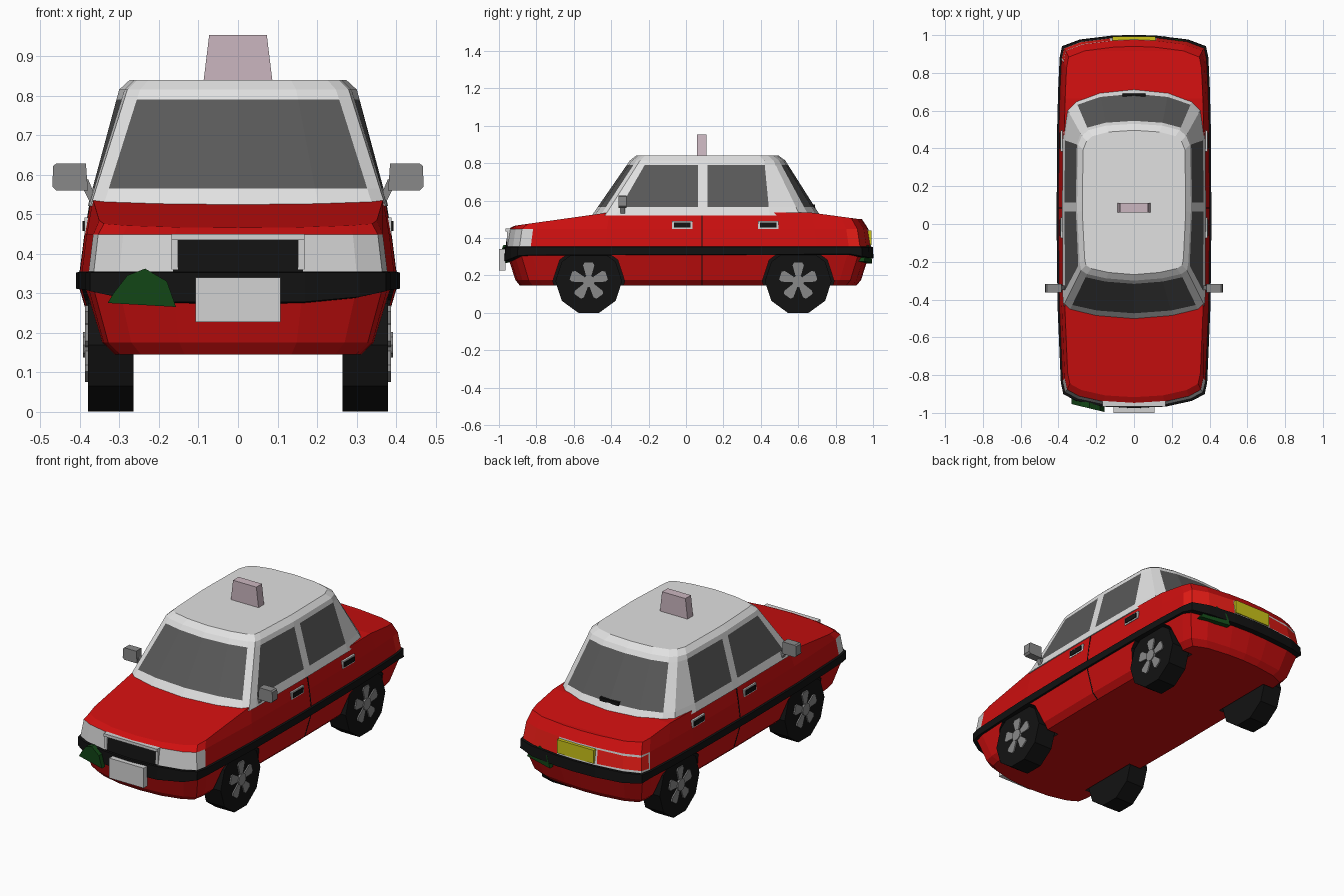
import bpy, bmesh, math
from mathutils import Vector

if "Cube" in bpy.data.objects:
    bpy.data.objects.remove(bpy.data.objects["Cube"])

COLOURS = {
    "red_paint": (0.62, 0.005, 0.005), "white_paint": (0.75, 0.75, 0.75),
    "dark_glass": (0.1, 0.1, 0.1), "black_trim": (0.006, 0.006, 0.006),
    "light_silver": (0.65, 0.65, 0.65), "mid_grey": (0.25, 0.25, 0.25),
    "sign_pink": (0.6, 0.47, 0.53), "green_badge": (0.006, 0.06, 0.008),
    "yellow_plate": (0.6, 0.55, 0.01), "lamp_red": (0.8, 0.012, 0.008)}
NAMES = list(COLOURS)
MATS = []
for name, c in COLOURS.items():
    m = bpy.data.materials.new(name)
    m.diffuse_color = (*c, 1)
    m.use_nodes = True
    m.node_tree.nodes["Principled BSDF"].inputs["Base Color"].default_value = m.diffuse_color
    MATS.append(m)
RED, WHITE, GLASS, BLACK, SILVER, GREY, PINK, GREEN, YELLOW, LAMP = range(10)


def finish(name, bm, mat=None):
    """Turn a bmesh into an object; a single colour or per-face indices."""
    bmesh.ops.recalc_face_normals(bm, faces=bm.faces[:])
    me = bpy.data.meshes.new(name)
    bm.to_mesh(me)
    bm.free()
    for m in (MATS if mat is None else [MATS[mat]]):
        me.materials.append(m)
    ob = bpy.data.objects.new(name, me)
    bpy.context.collection.objects.link(ob)
    return ob


def interp(table, v):
    if v <= table[0][0]:
        return table[0][1]
    for (a, p), (b, q) in zip(table, table[1:]):
        if v <= b:
            return p + (q - p) * (v - a) / (b - a)
    return table[-1][1]


def loft(rings, rule):
    """Stack mirrored half outlines into a closed shell; rule(level, cell) gives the colour."""
    bm = bmesh.new()
    n = len(rings[0])
    m = 2 * n - 2
    vs = []
    for r in rings:
        full = list(r) + [(-x, y, z) for x, y, z in r[-2:0:-1]]
        vs.append([bm.verts.new(p) for p in full])
    cells = {}
    for l in range(len(vs) - 1):
        for k in range(m):
            f = bm.faces.new((vs[l][k], vs[l][(k + 1) % m], vs[l + 1][(k + 1) % m], vs[l + 1][k]))
            c = k if k < n - 1 else m - 1 - k
            f.material_index = rule(l, c)
            cells[(l, c, k < n - 1)] = f
    for level, ring in ((-1, vs[0]), (len(vs), vs[-1])):
        for k in range(n - 1):
            ids = dict.fromkeys((k, k + 1, (m - k - 1) % m, (m - k) % m))
            bm.faces.new([ring[i] for i in ids]).material_index = rule(level, k)
    return bm, cells


def prisms(name, mat, parts):
    """One object from several (polygon, extrusion) pairs."""
    bm = bmesh.new()
    for pts, off in parts:
        a = [bm.verts.new(p) for p in pts]
        b = [bm.verts.new(Vector(p) + Vector(off)) for p in pts]
        bm.faces.new(a)
        bm.faces.new(b)
        for i in range(len(a)):
            j = (i + 1) % len(a)
            bm.faces.new((a[i], a[j], b[j], b[i]))
    return finish(name, bm, mat)


def box(x0, x1, y0, y1, z0, z1):
    return [(x0, y0, z0), (x1, y0, z0), (x1, y0, z1), (x0, y0, z1)], (0, y1 - y0, 0)


def disc(x, y, z, r, n):
    return [(x, y + r * math.cos(2 * math.pi * k / n), z + r * math.sin(2 * math.pi * k / n)) for k in range(n)]


# Lower body: plan outline scaled at each height, top following hood, belt and boot
PLAN = [(0, -.965), (.165, -.955), (.30, -.925), (.365, -.89), (.378, -.83), (.395, -.43), (.40, 0),
        (.397, .5), (.392, .70), (.384, .87), (.372, .93), (.28, .965), (.12, .985), (0, .99)]
TOP = [(-.92, .465), (-.42, .537), (.66, .537), (.92, .502)]
LEVELS = [(.145, .82, .92), (.175, .90, .945), (.31, 1, .99), (.355, 1, 1), (.448, .97, .985)]
rings = [[(x * sx, y * sy, z) for x, y in PLAN] for z, sx, sy in LEVELS]
rings.append([(x * .93, y * .95, interp(TOP, y * .95)) for x, y in PLAN])


def body_rule(level, cell):
    if level == 3:
        if cell == 0:
            return BLACK
        if cell <= 3:
            return SILVER
        if cell == 12:
            return SILVER
        if cell >= 9:
            return LAMP
    return BLACK if level == 2 else RED


bm, cells = loft(rings, body_rule)
for side in (True, False):  # silver surround of the tail lamps
    rim = bmesh.ops.inset_region(bm, faces=[cells[(3, c, side)] for c in (9, 10, 11)], thickness=.012)
    for f in rim["faces"]:
        f.material_index = SILVER
body = finish("lower_body", bm)

# Wheel arches cut out of the body
WHEELS = [(s, y) for s in (-1, 1) for y in (-.52, .60)]
cutter = prisms("arch_cutter", BLACK, [(disc(s * .25, y, .17, .192, 10), (s * .25, 0, 0)) for s, y in WHEELS])
cutter.data.materials.clear()
for m in MATS:
    cutter.data.materials.append(m)
for p in cutter.data.polygons:
    p.material_index = BLACK
mod = body.modifiers.new("arches", "BOOLEAN")
mod.operation, mod.solver, mod.object = "DIFFERENCE", "EXACT", cutter
bpy.context.view_layer.objects.active = body
bpy.ops.object.modifier_apply(modifier="arches")
bpy.data.objects.remove(cutter)

# Black bumper and side strip
LOW = [(-.96, .272), (-.88, .305), (.88, .31), (.98, .288)]
strip = [[(x * .97, y * .97, interp(LOW, y)) for x, y in PLAN],
         [(x * 1.025, y * 1.012, interp(LOW, y) + .004) for x, y in PLAN],
         [(x * 1.025, y * 1.01, .352) for x, y in PLAN],
         [(x * .97, y * .97, .358) for x, y in PLAN]]
finish("bumper_strip", loft(strip, lambda l, c: 0)[0], BLACK)

# Cabin: belt outline to roof outline, glass chosen by grid cell
BELT = [(0, -.49), (.2, -.475), (.335, -.445), (.367, -.42), (.372, -.365), (.375, .065), (.375, .115),
        (.372, .445), (.35, .60), (.305, .645), (.18, .688), (0, .705)]
EAVE = [(0, -.31), (.15, -.298), (.253, -.275), (.285, -.255), (.292, -.215), (.305, .065), (.305, .115),
        (.30, .42), (.28, .475), (.245, .505), (.15, .53), (0, .54)]


def cabin_ring(z):
    t = (z - .54) / .26
    return [(a + (c - a) * t, b + (d - b) * t, z) for (a, b), (c, d) in zip(BELT, EAVE)]


rings = [cabin_ring(z) for z in (.52, .565, .79, .815)]
rings.append([(x * .91, (y - .1) * .92 + .1, .84) for x, y, z in rings[-1]])
GLASS_CELLS = (0, 1, 4, 6, 9, 10)
bm, _ = loft(rings, lambda l, c: GLASS if l == 1 and c in GLASS_CELLS else WHITE)
finish("cabin", bm)

# Wheels with five-spoke rims
for s, y in WHEELS:
    tag = ("front_" if y < 0 else "rear_") + ("right" if s > 0 else "left")
    prisms(tag + "_tyre", BLACK, [(disc(s * .265, y, .169, .178, 10), (s * .115, 0, 0))])
    rim = [(disc(s * .375, y, .169, .034, 10), (s * .017, 0, 0))]
    for k in range(5):
        a = math.radians(90 + 72 * k)
        c, d = math.cos(a), math.sin(a)
        rim.append(([(s * .375, y + r * c - w * d, .169 + r * d + w * c)
                     for r, w in ((.02, .012), (.085, .03), (.1, .022), (.1, -.022), (.085, -.03), (.02, -.012))],
                    (s * .012, 0, 0)))
    prisms(tag + "_rim", GREY, rim)

# Door mirrors, handles and door seams on both sides
SEAM = [(z, .40 * sx) for z, sx, _ in LEVELS] + [(.535, .374)]
for s in (-1, 1):
    tag = "right" if s > 0 else "left"
    mirror = [(s * x, -.362, z) for x, z in ((.38, .56), (.46, .56), (.47, .57), (.468, .622), (.46, .628), (.385, .628))]
    stalk = [(s * x, -.35, z) for x, z in ((.355, .53), (.375, .53), (.395, .57), (.38, .59))]
    prisms(tag + "_mirror", GREY, [(mirror, (0, .045, 0)), (stalk, (0, .025, 0))])
    prisms(tag + "_handle_frames", SILVER,
           [box(s * .37, s * .389, y - .055, y + .055, .449, .491) for y in (-.02, .44)])
    prisms(tag + "_handles", BLACK,
           [box(s * .37, s * .394, y - .044, y + .044, .457, .483) for y in (-.02, .44)])
    parts = []
    for (z0, x0), (z1, x1) in zip(SEAM, SEAM[1:]):
        parts.append(([(s * (x0 - .005), .082, z0), (s * (x0 + .001), .082, z0),
                       (s * (x1 + .001), .082, z1), (s * (x1 - .005), .082, z1)], (0, .006, 0)))
    prisms(tag + "_door_seam", BLACK, parts)

# Grille frame, number plates, high brake lamp
prisms("grille_frame", SILVER, [box(-.168, .168, -.965, -.93, .434, .45)]
       + [box(s * .152, s * .168, -.958, -.93, .36, .44) for s in (-1, 1)])
prisms("front_plate", SILVER, [box(-.108, .108, -1.0, -.965, .227, .34)])
prisms("rear_plate", YELLOW, [box(-.115, .115, .965, .992, .364, .44)])
prisms("high_brake_lamp", BLACK, [box(-.06, .06, .67, .69, .56, .58)])

# Green badges on opposite bumper corners
BADGE = [(-.33, .275), (-.315, .30), (-.28, .345), (-.235, .362), (-.18, .33), (-.157, .265)]
for s, tag in ((1, "front"), (-1, "rear")):
    pts = [(s * x, s * (-.995 + (-.157 - x) * .24), z) for x, z in BADGE]
    prisms(tag + "_badge", GREEN, [(pts, (0, s * .03, 0))])

# Roof sign
prisms("roof_sign", PINK, [([(-.087, .06, .838), (.087, .06, .838), (.073, .06, .953), (-.073, .06, .953)], (0, .05, 0))])
